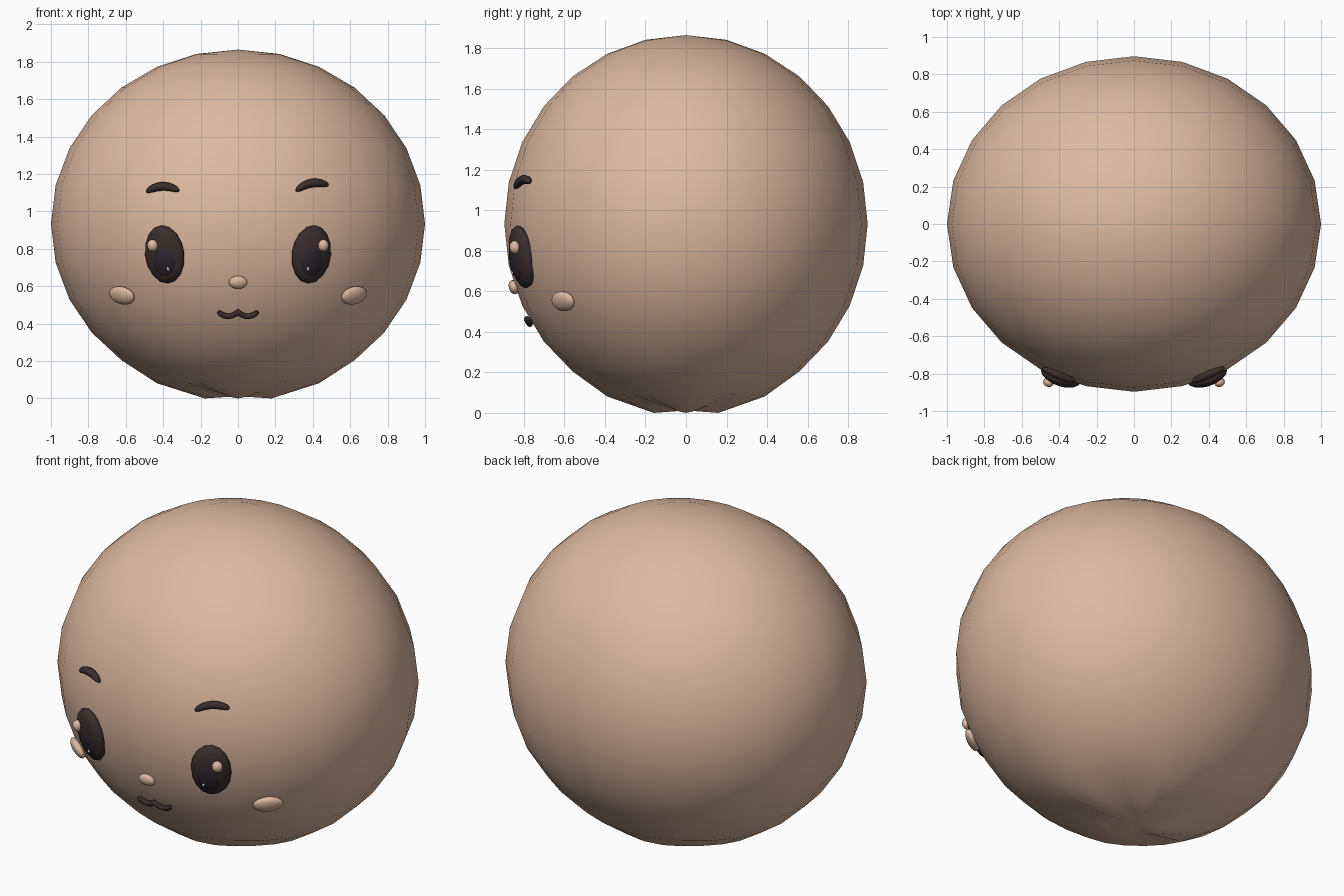
import bpy, bmesh, math
from mathutils import Matrix, Vector

if "Cube" in bpy.data.objects:
    bpy.data.objects.remove(bpy.data.objects["Cube"])

AX, AY, AZ, CZ = 1.0, 0.897, 0.932, 0.933   # body radii and centre height


def material(name, rgb):
    m = bpy.data.materials.new(name)
    m.diffuse_color = (*rgb, 1)
    m.use_nodes = True
    m.node_tree.nodes["Principled BSDF"].inputs["Base Color"].default_value = m.diffuse_color
    return m


SKIN = material("warm_skin", (0.73, 0.49, 0.36))
BROWN = material("dark_brown", (0.045, 0.027, 0.025))
IRIS = material("dark_plum", (0.026, 0.019, 0.028))
WHITE = material("white", (0.9, 0.9, 0.9))


def front(x, z, lift=0.0):
    """Point on the front of the body, moved out along its normal."""
    y = -AY * math.sqrt(1 - (x / AX) ** 2 - ((z - CZ) / AZ) ** 2)
    n = Vector((x / AX**2, y / AY**2, (z - CZ) / AZ**2)).normalized()
    return Vector((x, y, z)) + n * lift, n


def sphere(name, segs, rings, mat):
    me = bpy.data.meshes.new(name)
    bm = bmesh.new()
    bmesh.ops.create_uvsphere(bm, u_segments=segs, v_segments=rings, radius=1)
    for f in bm.faces:
        f.smooth = True
    bm.to_mesh(me)
    bm.free()
    me.materials.append(mat)
    ob = bpy.data.objects.new(name, me)
    bpy.context.collection.objects.link(ob)
    return ob


def blob(name, x, z, size, mat, lift=0.0, roll=0.0, segs=16, rings=10):
    """Ellipsoid lying on the face: size = half width, half height, half depth."""
    ob = sphere(name, segs, rings, mat)
    p, n = front(x, z, lift)
    right = Vector((0, 0, 1)).cross(n).normalized()
    up = n.cross(right)
    rot = Matrix((right, up, n)).transposed().to_4x4()
    ob.data.transform(Matrix.Translation(p) @ rot @ Matrix.Rotation(roll, 4, 'Z')
                      @ Matrix.Diagonal((*size, 1)))
    return ob


def stroke(name, pts, thick, mat, lift):
    """Rounded tube following the face; pts = (x, z, radius factor)."""
    cu = bpy.data.curves.new(name, 'CURVE')
    cu.dimensions = '3D'
    cu.bevel_depth, cu.bevel_resolution, cu.use_fill_caps = thick, 2, True
    sp = cu.splines.new('POLY')
    sp.points.add(len(pts) - 1)
    for q, (x, z, r) in zip(sp.points, pts):
        q.co = (*front(x, z, lift)[0], 1)
        q.radius = r
    sp.use_smooth = True
    cu.materials.append(mat)
    ob = bpy.data.objects.new(name, cu)
    bpy.context.collection.objects.link(ob)
    bpy.ops.object.select_all(action='DESELECT')
    ob.select_set(True)
    bpy.context.view_layer.objects.active = ob
    bpy.ops.object.convert(target='MESH')


# Body: squashed ball with a gathered, slightly lobed underside
body = sphere("body", 24, 14, SKIN)
for v in body.data.vertices:
    x, y, z = v.co
    lobe = 0.5 - 0.5 * math.cos(4 * math.atan2(y, x))
    v.co = (x * AX, y * AY, CZ + z * AZ)
    if z < -0.99:
        v.co.z = 0.012
    elif z < -0.95:
        v.co.x *= 0.8
        v.co.y *= 0.8
        v.co.z = 0.035 * lobe
    elif z < -0.85:
        v.co.z += 0.012 * lobe - 0.012

# Eyes and cheeks, mirrored left and right
for side, s in (("left", -1), ("right", 1)):
    blob(side + "_eye", s * 0.392, 0.77, (0.112, 0.158, 0.05), BROWN, roll=s * -0.05)
    blob(side + "_iris", s * 0.385, 0.745, (0.078, 0.1, 0.042), IRIS, 0.016)
    blob(side + "_eye_highlight", s * 0.437, 0.823, (0.03, 0.034, 0.026), SKIN, 0.05,
         segs=10, rings=8)
    blob(side + "_eye_glint", s * 0.357, 0.705, (0.007, 0.012, 0.006), WHITE, 0.053,
         s * -0.3, 8, 6)
    blob(side + "_cheek", s * 0.618, 0.553, (0.083, 0.052, 0.028), SKIN, 0.006, s * 0.1)

# Nose
blob("nose", 0, 0.622, (0.05, 0.036, 0.025), SKIN, 0.004)

# Eyebrows: tapered arcs, each with its own tilt
for side, cx, cz, tilt in (("left", -0.4, 1.113, 0.03), ("right", 0.393, 1.13, 0.17)):
    pts = []
    for i in range(13):
        t = i / 6 - 1
        u, w = 0.086 * t, 0.026 * (1 - t * t) - 0.007
        pts.append((cx + u * math.cos(tilt) - w * math.sin(tilt),
                    cz + u * math.sin(tilt) + w * math.cos(tilt),
                    0.3 + 0.7 * math.sqrt(1 - t * t)))
    stroke(side + "_eyebrow", pts, 0.023, BROWN, 0.008)

# Mouth: two soft scallops meeting under the nose
mouth = []
for i in range(25):
    t = i / 12 - 1
    mouth.append((0.104 * t, 0.468 - 0.024 * abs(math.sin(math.pi * t)) ** 0.8,
                  0.7 if i in (0, 24) else 1))
stroke("mouth", mouth, 0.015, BROWN, 0.01)
